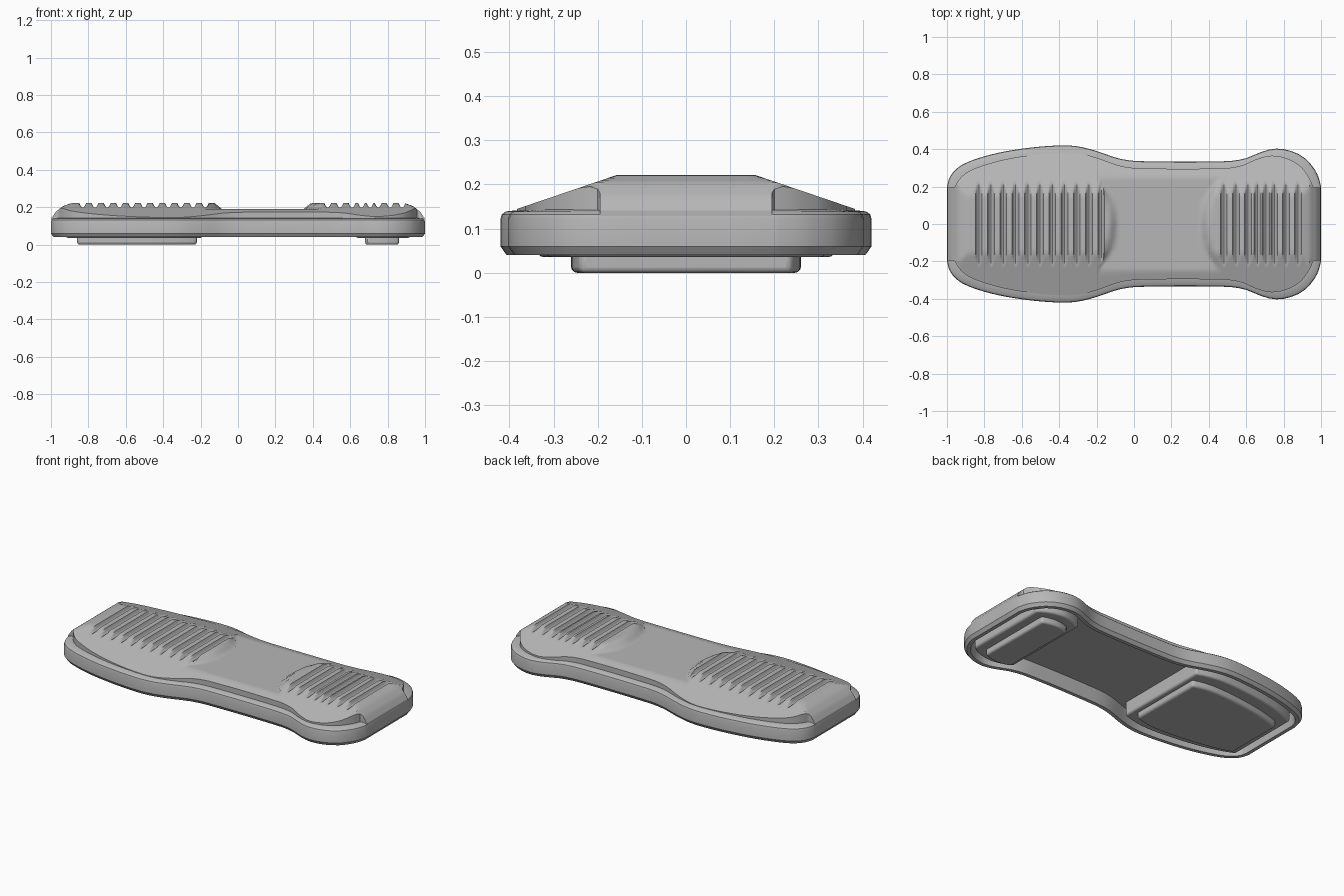
import bpy, bmesh
from mathutils import Vector

cube = bpy.data.objects.get("Cube")
if cube:
    bpy.data.objects.remove(cube, do_unlink=True)

grey = bpy.data.materials.new("plain_grey")
grey.use_nodes = True
colour = (0.47, 0.47, 0.47, 1)
grey.diffuse_color = colour
grey.node_tree.nodes["Principled BSDF"].inputs["Base Color"].default_value = colour

# Half-width of the plan outline along the length
OUTLINE = [(-1, .2), (-.99, .24), (-.96, .285), (-.9, .327), (-.75, .375), (-.58, .405),
           (-.4, .42), (-.3, .415), (-.2, .39), (-.08, .35), (.03, .336), (.5, .336),
           (.6, .352), (.68, .385), (.76, .403), (.85, .387), (.92, .347), (.97, .285),
           (.99, .24), (1, .2)]
# Height limit that rounds the two ends over
END_CURVE = [(0, .3), (.8, .26), (.86, .23), (.9, .219), (.94, .204), (.975, .174), (1, .138)]
GROOVES = [-.83 + .0655 * i for i in range(11)] + [.48, .545, .61, .66, .706, .75, .813, .877]
GROOVE_HALF = .018


def clamp(v, lo=0.0, hi=1.0):
    return max(lo, min(hi, v))


def lerp_table(table, x):
    x = clamp(x, table[0][0], table[-1][0])
    for (xa, ya), (xb, yb) in zip(table, table[1:]):
        if x <= xb:
            return ya + (yb - ya) * (x - xa) / (xb - xa)


def half_width(x):
    """Smooth Hermite curve through the outline points."""
    p = OUTLINE
    x = clamp(x, -1, 1)
    k = next(i for i in range(len(p) - 1) if x <= p[i + 1][0])

    def slope(i):
        a, b = p[max(i - 1, 0)], p[min(i + 1, len(p) - 1)]
        return (b[1] - a[1]) / (b[0] - a[0])
    h = p[k + 1][0] - p[k][0]
    t = (x - p[k][0]) / h
    return ((2*t**3 - 3*t**2 + 1) * p[k][1] + (t**3 - 2*t**2 + t) * h * slope(k)
            + (3*t**2 - 2*t**3) * p[k + 1][1] + (t**3 - t**2) * h * slope(k + 1))


def deck_width(x):
    """The deck is inset from the rim, but its centre strip runs to both ends."""
    if abs(x) > .966:
        return .195
    return max(.195, half_width(x / .966) - .038)


def deck_height(x, y):
    y = abs(y)
    # Low centre platform between the two raised grips
    arc = .11 * (y / .25) ** 2
    heel = clamp((-.085 - arc - x) / .04)
    toe = clamp((x - .35 - arc) / .04)
    z = .19 + .032 * max(heel, toe)
    # Sloping flanks and rounded ends
    z = min(z, .222 - max(0, y - .155) * .34, lerp_table(END_CURVE, abs(x)))
    # Cross grooves
    for c in GROOVES:
        d = abs(x - c) / GROOVE_HALF
        if d < 1:
            z = min(z, .198 + .024 * d * d)
    return z


def finish(name, bm, bevel=0):
    bmesh.ops.recalc_face_normals(bm, faces=bm.faces[:])
    mesh = bpy.data.meshes.new(name)
    bm.to_mesh(mesh)
    bm.free()
    obj = bpy.data.objects.new(name, mesh)
    mesh.materials.append(grey)
    bpy.context.collection.objects.link(obj)
    bpy.ops.object.select_all(action='DESELECT')
    obj.select_set(True)
    bpy.context.view_layer.objects.active = obj
    if bevel:
        mod = obj.modifiers.new("soft_edges", 'BEVEL')
        mod.width, mod.segments, mod.limit_method = bevel, 3, 'ANGLE'
    bpy.ops.object.shade_smooth_by_angle(angle=.6)
    return obj


def skin(bm, rings, close_rows=False):
    """Join equal closed rings of vertices."""
    n = len(rings[0])
    pairs = list(zip(rings, rings[1:])) + ([(rings[-1], rings[0])] if close_rows else [])
    for a, b in pairs:
        for j in range(n):
            k = (j + 1) % n
            bm.faces.new((a[j], a[k], b[k], b[j]))


# Deck: lengthwise loft of cross-sections with a flat underside
xs = [-.95 + .0125 * i for i in range(153)]
xs = [x for x in xs if all(abs(x - c) > GROOVE_HALF + .003 for c in GROOVES)]
for c in GROOVES:
    xs += [c + GROOVE_HALF * f for f in (-1, -.66, -.33, 0, .33, .66, 1)]
for s in (-1, 1):
    xs += [s * v for v in (.957, .966, .9665, .975, .983, .991, .998)]
xs.sort()
bm = bmesh.new()
sections = []
for x in xs:
    w = deck_width(x)
    core = min(.24, w * .85)
    half = [core * f for f in (0, .3, .55, .65, .73, .8, .86, .91, .96, 1)]
    half += [core + (w - core) * f for f in (.25, .5, .75, 1)]
    ys = [-y for y in reversed(half[1:])] + half
    ring = [bm.verts.new((x, y, deck_height(x, y))) for y in ys]
    ring += [bm.verts.new((x, w, .12)), bm.verts.new((x, -w, .12))]
    sections.append(ring)
skin(bm, sections)
bm.faces.new(sections[0])
bm.faces.new(sections[-1])
finish("deck", bm)

# Rim: a rounded lip swept round the whole outline
side = [-1, -.997, -.99, -.98, -.97, -.955, -.94] + [-.92 + .04 * i for i in range(47)]
side += [.94, .955, .97, .98, .99, .997, 1]
loop = [Vector((x, half_width(x))) for x in side]
loop += [Vector((1, .1)), Vector((1, -.1))]
loop += [Vector((x, -half_width(x))) for x in reversed(side)]
loop += [Vector((-1, -.1)), Vector((-1, .1))]
LIP = [(.014, .04), (0, .06), (0, .122), (.003, .132), (.012, .139), (.05, .143),
       (.05, .115), (.036, .04)]
bm = bmesh.new()
rings = []
for i, p in enumerate(loop):
    along = (loop[(i + 1) % len(loop)] - p).normalized() + (p - loop[i - 1]).normalized()
    inward = Vector((along.y, -along.x)).normalized()
    rings.append([bm.verts.new((*(p + inward * d), z)) for d, z in LIP])
skin(bm, rings, close_rows=True)
finish("rim", bm)


def slab(name, xa, xb, inset, z0, z1, bevel):
    """Flat block following the outline between two stations."""
    n = 16
    line = [xa + (xb - xa) * i / n for i in range(n + 1)]
    plan = [(x, half_width(x) - inset) for x in line]
    plan += [(x, inset - half_width(x)) for x in reversed(line)]
    bm = bmesh.new()
    rings = [[bm.verts.new((x, y, z)) for x, y in plan] for z in (z0, z1)]
    skin(bm, rings)
    for r in rings:
        bm.faces.new(r)
    finish(name, bm, bevel)


# Underside blocks and the pads they carry
slab("heel_block", -.92, -.19, .085, .036, .13, .012)
slab("toe_block", .63, .92, .085, .036, .13, .012)
slab("heel_pad", -.86, -.22, .16, 0, .05, .014)
slab("toe_pad", .68, .86, .145, 0, .05, .014)
